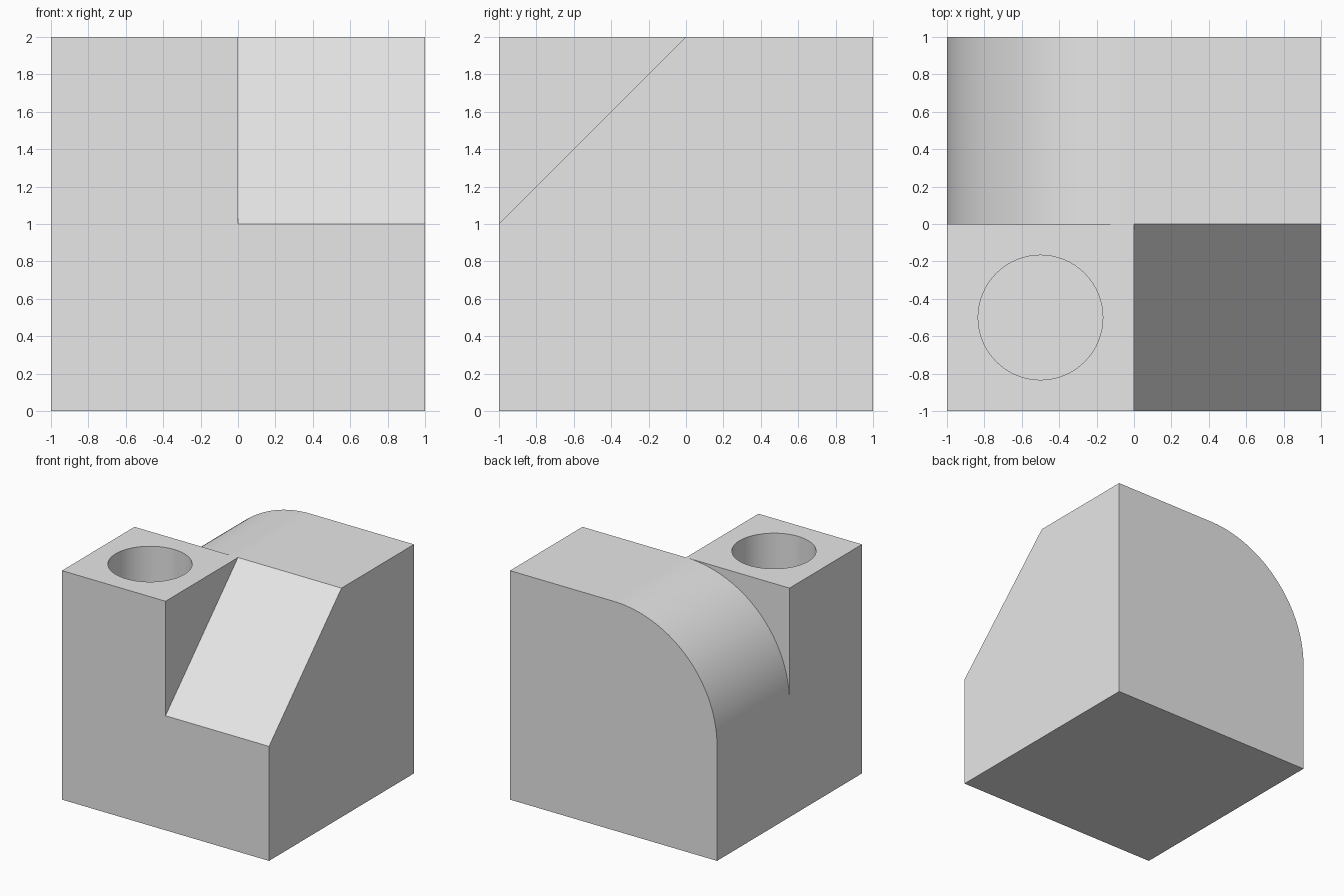
import bpy, bmesh, math
from mathutils import Vector

cube = bpy.data.objects.get("Cube")
if cube:
    bpy.data.objects.remove(cube, do_unlink=True)

grey = bpy.data.materials.new("plain grey")
grey.use_nodes = True
grey.diffuse_color = (0.8, 0.8, 0.8, 1)
grey.node_tree.nodes["Principled BSDF"].inputs["Base Color"].default_value = (0.8, 0.8, 0.8, 1)


def prism(name, points, sweep):
    """Extrude a closed outline along the sweep vector."""
    bm = bmesh.new()
    face = bm.faces.new([bm.verts.new(p) for p in points])
    out = bmesh.ops.extrude_face_region(bm, geom=[face])
    moved = [v for v in out["geom"] if isinstance(v, bmesh.types.BMVert)]
    bmesh.ops.translate(bm, verts=moved, vec=Vector(sweep))
    bmesh.ops.recalc_face_normals(bm, faces=bm.faces)
    mesh = bpy.data.meshes.new(name)
    bm.to_mesh(mesh)
    bm.free()
    mesh.materials.append(grey)
    obj = bpy.data.objects.new(name, mesh)
    bpy.context.collection.objects.link(obj)
    return obj


def arc(radius, start, end, steps):
    angles = [start + (end - start) * i / steps for i in range(steps + 1)]
    return [(radius * math.cos(a), radius * math.sin(a)) for a in angles]


# Solid block
block = prism("block", [(-1, -1, 0), (1, -1, 0), (1, 1, 0), (-1, 1, 0)], (0, 0, 2))

# Sloped notch at the front left corner
slope = [(-1.2, 0.8), (0.2, 2.2), (-1.2, 2.2)]
slope_cutter = prism("slope_cutter", [(0, y, z) for y, z in slope], (1.2, 0, 0))

# Quarter round at the back right edge
curve = [(x, z + 1) for x, z in arc(1, math.pi, math.pi / 2, 48)]
curve += [(0, 2.2), (-1.2, 2.2), (-1.2, 1)]
round_cutter = prism("round_cutter", [(x, 0, z) for x, z in curve], (0, 1.2, 0))

# Blind round hole in the front right corner
circle = arc(1 / 3, 0, math.tau, 64)[:-1]
hole_cutter = prism("hole_cutter", [(x - 0.5, y - 0.5, 1) for x, y in circle], (0, 0, 1.2))

# Cut the block and tidy up the cutters
bpy.context.view_layer.objects.active = block
block.select_set(True)
for cutter in (slope_cutter, round_cutter, hole_cutter):
    cutter.hide_render = True
    mod = block.modifiers.new(cutter.name, 'BOOLEAN')
    mod.operation = 'DIFFERENCE'
    mod.solver = 'EXACT'
    mod.object = cutter
    bpy.ops.object.modifier_apply(modifier=mod.name)
    bpy.data.objects.remove(cutter, do_unlink=True)

bpy.ops.object.select_all(action='DESELECT')
block.select_set(True)
bpy.ops.object.shade_smooth_by_angle(angle=math.radians(30))
